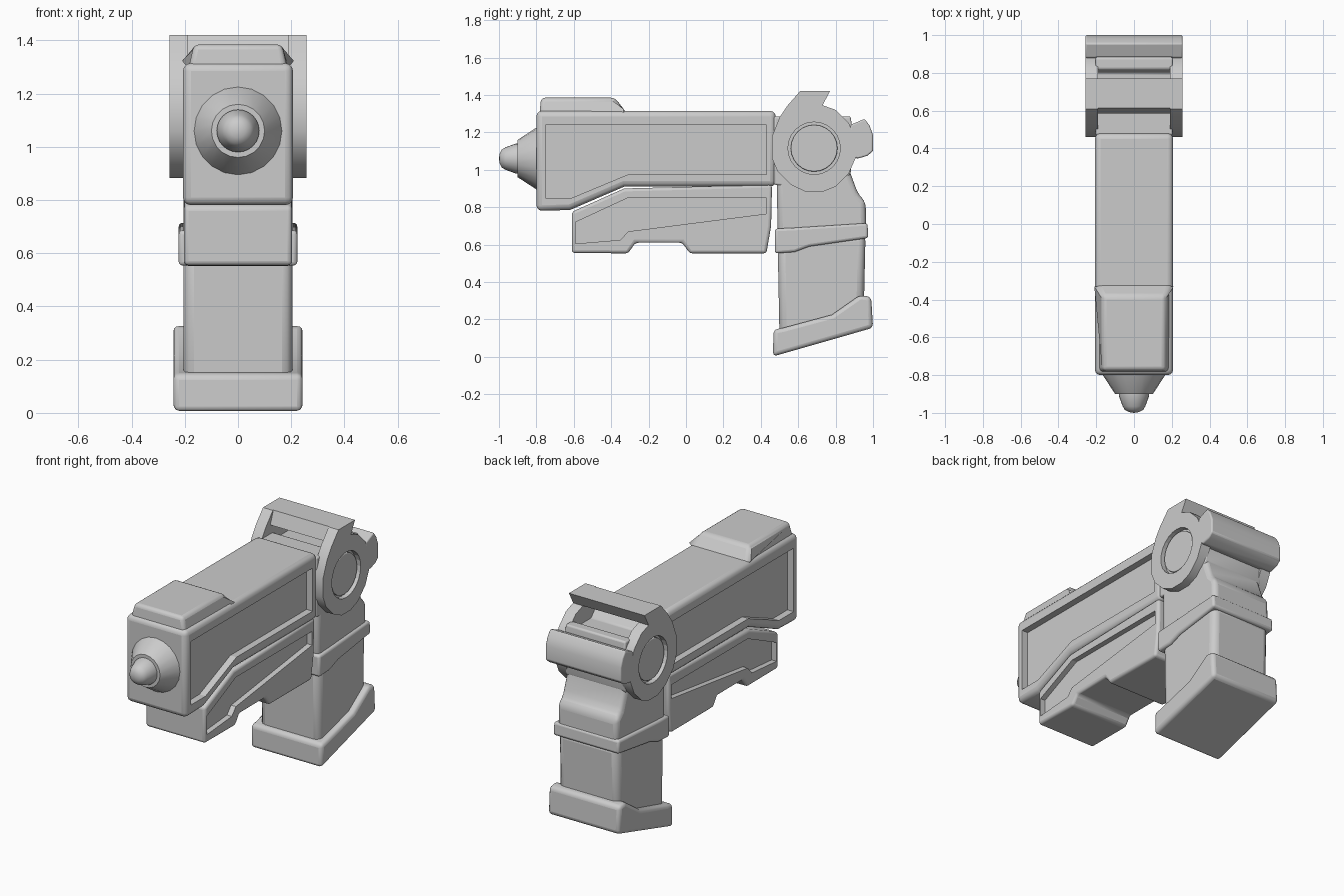
import bpy, bmesh, math
from mathutils import Matrix

cube = bpy.data.objects.get("Cube")
if cube:
    bpy.data.objects.remove(cube, do_unlink=True)

grey = bpy.data.materials.new("plain grey")
grey.use_nodes = True
grey.diffuse_color = (0.6, 0.6, 0.6, 1)
grey.node_tree.nodes["Principled BSDF"].inputs["Base Color"].default_value = (0.6, 0.6, 0.6, 1)
parts = []


def finish(name, bm):
    bmesh.ops.recalc_face_normals(bm, faces=bm.faces)
    mesh = bpy.data.meshes.new(name)
    bm.to_mesh(mesh)
    bm.free()
    mesh.materials.append(grey)
    obj = bpy.data.objects.new(name, mesh)
    bpy.context.scene.collection.objects.link(obj)
    parts.append(obj)
    return obj


def prism(name, outline, x0, x1, bevel=0.0, segments=3):
    """Side outline of (y, z) points extruded across x."""
    bm = bmesh.new()
    face = bm.faces.new([bm.verts.new((x0, y, z)) for y, z in outline])
    grown = bmesh.ops.extrude_face_region(bm, geom=[face])
    moved = [v for v in grown["geom"] if isinstance(v, bmesh.types.BMVert)]
    bmesh.ops.translate(bm, verts=moved, vec=(x1 - x0, 0, 0))
    obj = finish(name, bm)
    if bevel:
        mod = obj.modifiers.new("rounded edges", "BEVEL")
        mod.width = bevel
        mod.segments = segments
        mod.limit_method = "ANGLE"
        mod.angle_limit = math.radians(25)
    return obj


def recess(obj, outline, x_floor, x_out):
    """Sink a panel of the given outline into both sides."""
    for side in (-1, 1):
        cutter = prism("panel_cutter", outline, side * x_floor, side * x_out)
        parts.remove(cutter)
        cutter.hide_render = True
        cutter.hide_viewport = True
        mod = obj.modifiers.new("panel", "BOOLEAN")
        mod.operation = "DIFFERENCE"
        mod.solver = "EXACT"
        mod.object = cutter


def lathe(name, profile, z, steps):
    """Profile of (y, radius) spun around the barrel line."""
    bm = bmesh.new()
    verts = [bm.verts.new((0, y, z + r)) for y, r in profile]
    edges = [bm.edges.new(pair) for pair in zip(verts, verts[1:])]
    bmesh.ops.spin(bm, geom=verts + edges, cent=(0, 0, z), axis=(0, 1, 0),
                   angle=math.tau, steps=steps)
    bmesh.ops.remove_doubles(bm, verts=bm.verts, dist=0.0005)
    return finish(name, bm)


def circle(y, z, r, n):
    return [(y + r * math.cos(math.tau * i / n), z + r * math.sin(math.tau * i / n))
            for i in range(n)]


# Main body with its sunken side panels
body = prism("main_body", [(-0.8, 0.78), (-0.62, 0.785), (-0.33, 0.91), (0.48, 0.91),
                           (0.48, 1.315), (-0.8, 1.315)], -0.207, 0.207, 0.03)
recess(body, [(-0.75, 0.85), (-0.61, 0.85), (-0.31, 0.975), (0.43, 0.975),
              (0.43, 1.24), (-0.75, 1.24)], 0.165, 0.3)

# Raised block on top of the front
block = prism("top_block", [(-0.785, 1.28), (-0.775, 1.385), (-0.38, 1.385),
                            (-0.33, 1.32), (-0.3, 1.28)], -0.19, 0.19, 0.02)
for v in block.data.vertices:
    if v.co.z > 1.35:
        v.co.x *= 0.87

# Lower housing under the body
lower = prism("lower_housing", [(-0.61, 0.555), (-0.61, 0.775), (-0.33, 0.9), (0.46, 0.92),
                                (0.455, 0.7), (0.43, 0.553), (0.02, 0.553), (-0.02, 0.61),
                                (-0.27, 0.61), (-0.31, 0.553)], -0.203, 0.203, 0.016)
recess(lower, [(-0.59, 0.605), (-0.59, 0.72), (-0.31, 0.85), (0.43, 0.85),
               (0.43, 0.765), (-0.31, 0.67), (-0.35, 0.625)], 0.17, 0.3)

# Nozzle cone and rounded tip
lathe("nozzle_cone", [(-0.78, 0), (-0.78, 0.172), (-0.8, 0.165), (-0.9, 0.1), (-0.9, 0)], 1.06, 20)
lathe("nozzle_tip", [(-0.89, 0), (-0.89, 0.08), (-0.91, 0.08), (-0.965, 0.06), (-0.985, 0.048),
                     (-0.996, 0.026), (-1.0, 0)], 1.06, 24)

# Core between the hinge discs, flowing into the upper grip
prism("hinge_core", [(0.47, 0.92), (0.47, 1.285), (0.61, 1.285), (0.65, 1.24), (0.8, 1.24),
                     (0.82, 1.285), (0.88, 1.285), (0.9, 1.15), (0.88, 0.98), (0.8, 0.88)],
      -0.205, 0.205, 0.01)
prism("upper_grip", [(0.49, 0.64), (0.485, 1.0), (0.6, 1.12), (0.86, 1.12), (0.88, 0.98),
                     (0.92, 0.87), (0.96, 0.83), (0.965, 0.66)], -0.205, 0.205, 0.035)

# Hinge discs with a raised shoulder and a dished centre
disc_outline = [(0.46, 1.18), (0.5, 1.28), (0.54, 1.34), (0.61, 1.42), (0.77, 1.42),
                (0.73, 1.345), (0.8, 1.32), (0.87, 1.25), (0.91, 1.16), (0.91, 1.07),
                (0.87, 0.98), (0.8, 0.91), (0.73, 0.882), (0.64, 0.882), (0.56, 0.92),
                (0.49, 0.99), (0.46, 1.06)]
hub_outline = circle(0.685, 1.115, 0.14, 24)
for side, label in ((1, "left"), (-1, "right")):
    disc = prism(label + "_hinge_disc", disc_outline, side * 0.19, side * 0.257)
    recess(disc, hub_outline, 0.225, 0.4)
    prism(label + "_hinge_hub", circle(0.685, 1.115, 0.125, 24), side * 0.2, side * 0.245, 0.005)

# Bars joining the discs
prism("sight_bar", [(0.585, 1.34), (0.615, 1.42), (0.77, 1.42), (0.73, 1.345)], -0.25, 0.25)
prism("rear_bar", [(0.87, 1.07), (0.88, 1.24), (0.955, 1.272), (0.982, 1.235), (1.0, 1.185),
                   (1.0, 1.1), (0.97, 1.075), (0.92, 1.06)], -0.257, 0.257, 0.008)

# Lower grip, band and base
prism("lower_grip", [(0.5, 0.1), (0.49, 0.62), (0.96, 0.66), (0.95, 0.22)], -0.205, 0.205, 0.04)
prism("grip_band", [(0.475, 0.553), (0.475, 0.685), (0.58, 0.69), (0.97, 0.715), (0.975, 0.635),
                    (0.66, 0.59), (0.58, 0.56)], -0.223, 0.223, 0.014)
prism("grip_base", [(0.465, 0.002), (0.468, 0.145), (0.52, 0.155), (0.78, 0.225), (0.93, 0.33),
                    (0.99, 0.32), (1.0, 0.155)], -0.243, 0.243, 0.022)

# Smooth shading with sharp edges kept
bpy.ops.object.select_all(action="DESELECT")
for obj in parts:
    obj.select_set(True)
bpy.context.view_layer.objects.active = parts[0]
bpy.ops.object.shade_smooth_by_angle(angle=math.radians(35))
